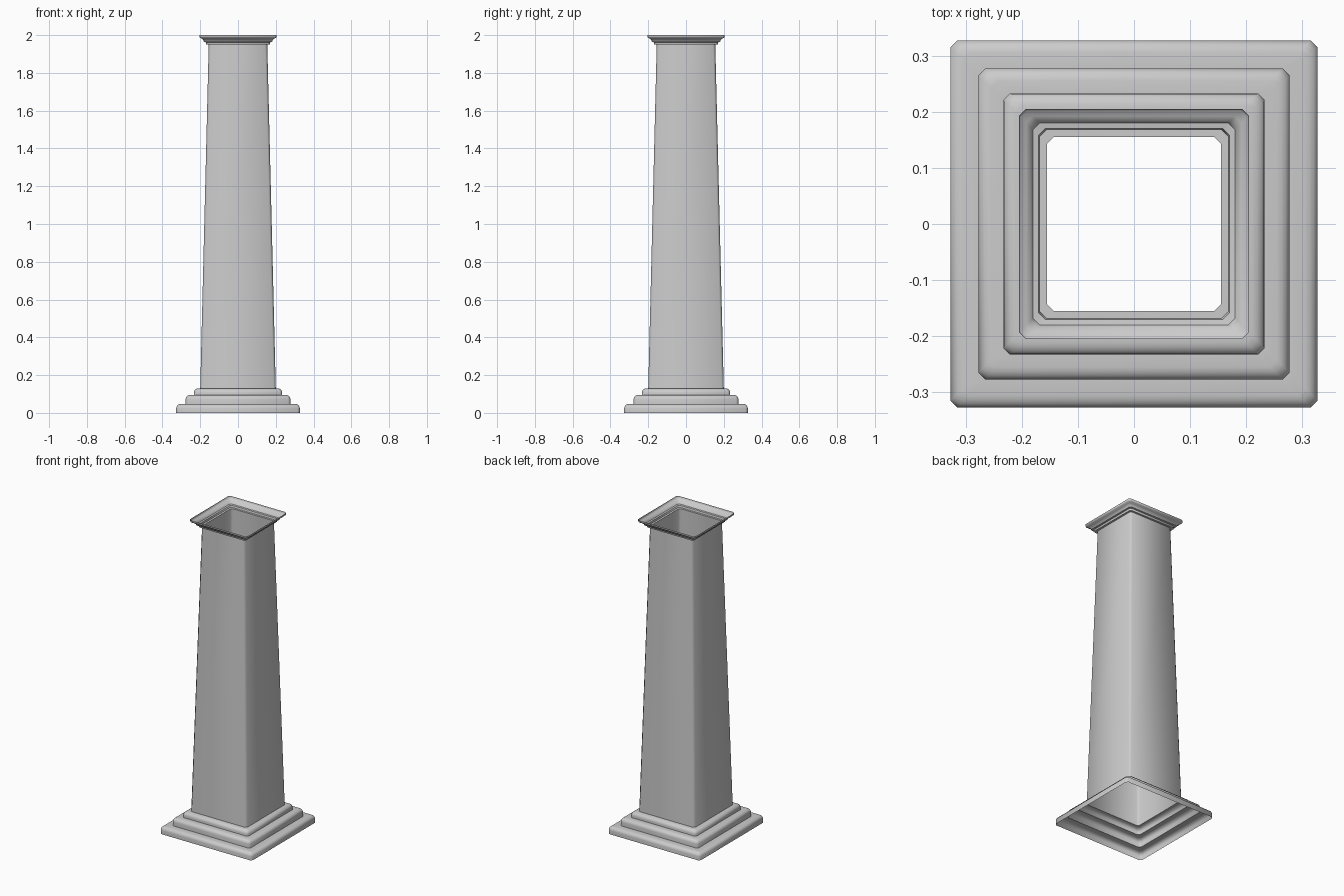
import bpy, bmesh, math

cube = bpy.data.objects.get("Cube")
if cube:
    bpy.data.objects.remove(cube, do_unlink=True)

stone = bpy.data.materials.new("pale grey stone")
stone.use_nodes = True
COLOUR = (0.6, 0.6, 0.6, 1)
stone.diffuse_color = COLOUR
stone.node_tree.nodes["Principled BSDF"].inputs["Base Color"].default_value = COLOUR


def ring(bm, half, z, cut=0.012):
    """Square ring of vertices with chamfered corners."""
    a, b = half, half - cut
    corners = [(a, -b), (a, b), (b, a), (-b, a), (-a, b), (-a, -b), (-b, -a), (b, -a)]
    return [bm.verts.new((x, y, z)) for x, y in corners]


def shell(name, profile):
    """Open hollow shell lofted through square rings, from bottom to top."""
    bm = bmesh.new()
    rings = [ring(bm, half, z) for half, z in profile]
    for low, high in zip(rings, rings[1:]):
        for i in range(len(low)):
            j = (i + 1) % len(low)
            bm.faces.new((low[i], low[j], high[j], high[i]))
    mesh = bpy.data.meshes.new(name)
    bm.to_mesh(mesh)
    bm.free()
    mesh.materials.append(stone)
    obj = bpy.data.objects.new(name, mesh)
    bpy.context.collection.objects.link(obj)
    bpy.ops.object.select_all(action="DESELECT")
    obj.select_set(True)
    bpy.context.view_layer.objects.active = obj
    bpy.ops.object.shade_smooth_by_angle(angle=math.radians(50))
    return obj


# Stepped base: each step has a rounded upper lip and a flat tread
base = []
for half, bottom, top in [(0.327, 0, 0.047), (0.277, 0.047, 0.095), (0.233, 0.095, 0.13)]:
    r = 0.022
    base.append((half, bottom))
    for k in range(5):
        t = math.radians(90 * k / 4)
        base.append((half - r * (1 - math.cos(t)), top - r * (1 - math.sin(t))))
base.append((0.2, 0.13))
shell("stepped_base", base)

# Tapered shaft, open at both ends
shell("tapered_shaft", [(0.2, 0.13), (0.155, 1.95)])

# Flared capital: two small fillets, a curved flare and a thin rim
shell("flared_capital", [(0.155, 1.95), (0.168, 1.95), (0.17, 1.962), (0.18, 1.964),
                         (0.184, 1.974), (0.192, 1.981), (0.202, 1.986),
                         (0.205, 1.99), (0.205, 2.0)])
